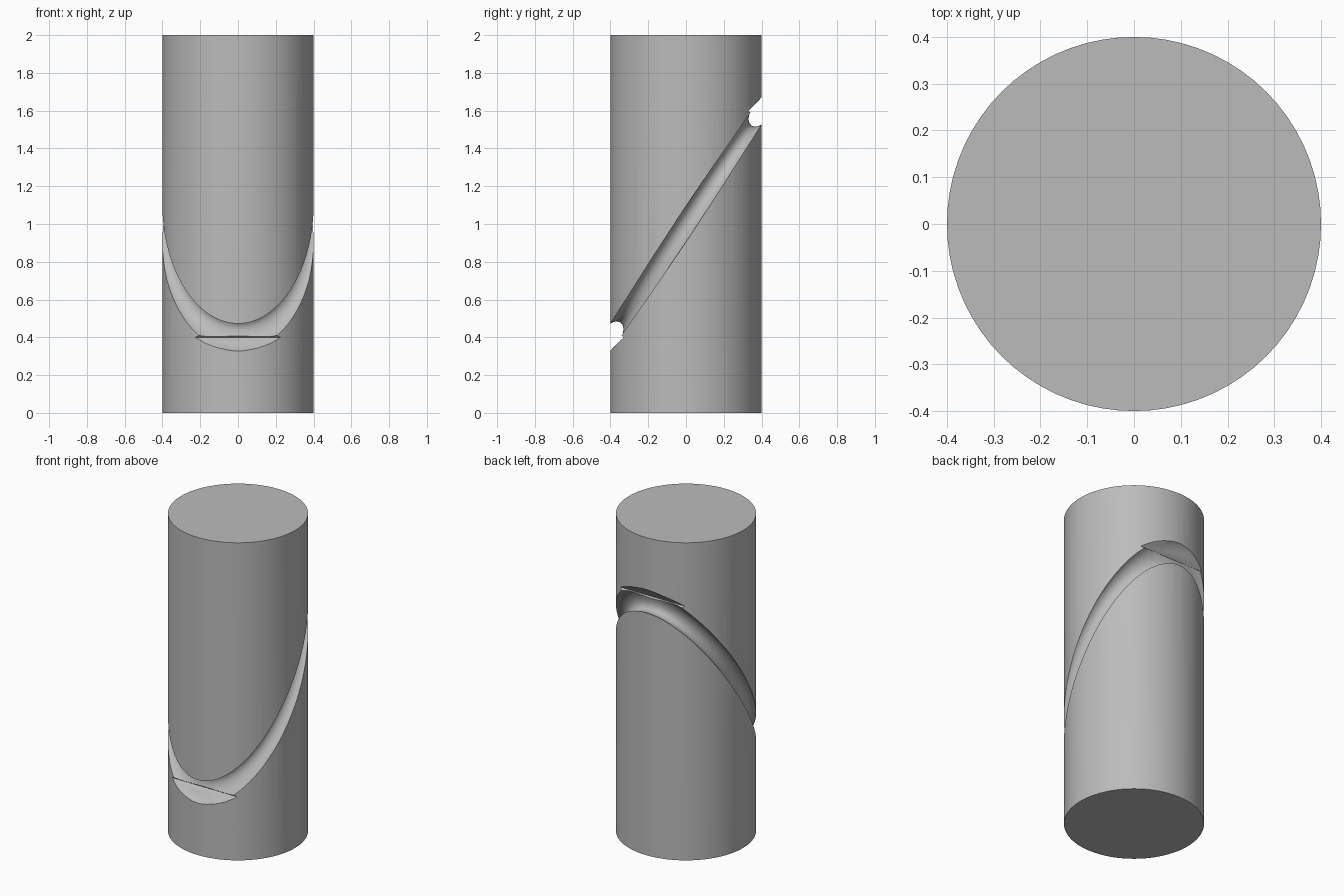
import bpy
import bmesh
import math

if "Cube" in bpy.data.objects:
    bpy.data.objects.remove(bpy.data.objects["Cube"], do_unlink=True)

RADIUS, HEIGHT, SLOPE = 0.4, 2.0, 1.5
GREY = (0.5, 0.5, 0.5, 1)

grey = bpy.data.materials.new("plain grey")
grey.use_nodes = True
grey.diffuse_color = GREY
grey.node_tree.nodes["Principled BSDF"].inputs["Base Color"].default_value = GREY


def flare_cutter(name, turn):
    """Triangular prism along x, half-turned about the x axis for the back."""
    bm = bmesh.new()
    profile = [(-0.5, 0.23), (-0.33, 0.40), (-0.5, 0.55)]
    verts = [bm.verts.new((-0.3, y, z - HEIGHT / 2)) for y, z in profile]
    face = bm.faces.new(verts)
    ext = bmesh.ops.extrude_face_region(bm, geom=[face])
    new = [g for g in ext["geom"] if isinstance(g, bmesh.types.BMVert)]
    bmesh.ops.translate(bm, verts=new, vec=(0.6, 0, 0))
    bmesh.ops.recalc_face_normals(bm, faces=bm.faces)
    mesh = bpy.data.meshes.new(name)
    bm.to_mesh(mesh)
    bm.free()
    ob = bpy.data.objects.new(name, mesh)
    bpy.context.collection.objects.link(ob)
    ob.location.z = HEIGHT / 2
    ob.rotation_euler.x = turn
    return ob


# Solid round body
bpy.ops.mesh.primitive_cylinder_add(vertices=72, radius=RADIUS, depth=HEIGHT,
                                    location=(0, 0, HEIGHT / 2))
body = bpy.context.object
body.name = "grooved_cylinder"
body.data.materials.append(grey)

# Slanted ring that cuts the groove, stretched to follow the tilted section
bpy.ops.mesh.primitive_torus_add(major_radius=RADIUS, minor_radius=0.053,
                                 major_segments=72, minor_segments=20,
                                 location=(0, 0, HEIGHT / 2),
                                 rotation=(math.atan(SLOPE), 0, 0))
ring = bpy.context.object
ring.name = "groove_cutter"
ring.scale.y = math.hypot(1, SLOPE)

# Flat flares at the lowest and highest points of the groove
cutters = [ring, flare_cutter("front_flare_cutter", 0),
           flare_cutter("back_flare_cutter", math.pi)]

bpy.ops.object.select_all(action="DESELECT")
body.select_set(True)
bpy.context.view_layer.objects.active = body
for cutter in cutters:
    cutter.hide_render = True
    cutter.data.materials.append(grey)
    mod = body.modifiers.new(cutter.name, "BOOLEAN")
    mod.operation = "DIFFERENCE"
    mod.solver = "EXACT"
    mod.object = cutter
    bpy.ops.object.modifier_apply(modifier=mod.name)
for cutter in cutters:
    bpy.data.objects.remove(cutter, do_unlink=True)

bpy.ops.object.shade_smooth_by_angle(angle=math.radians(30))
